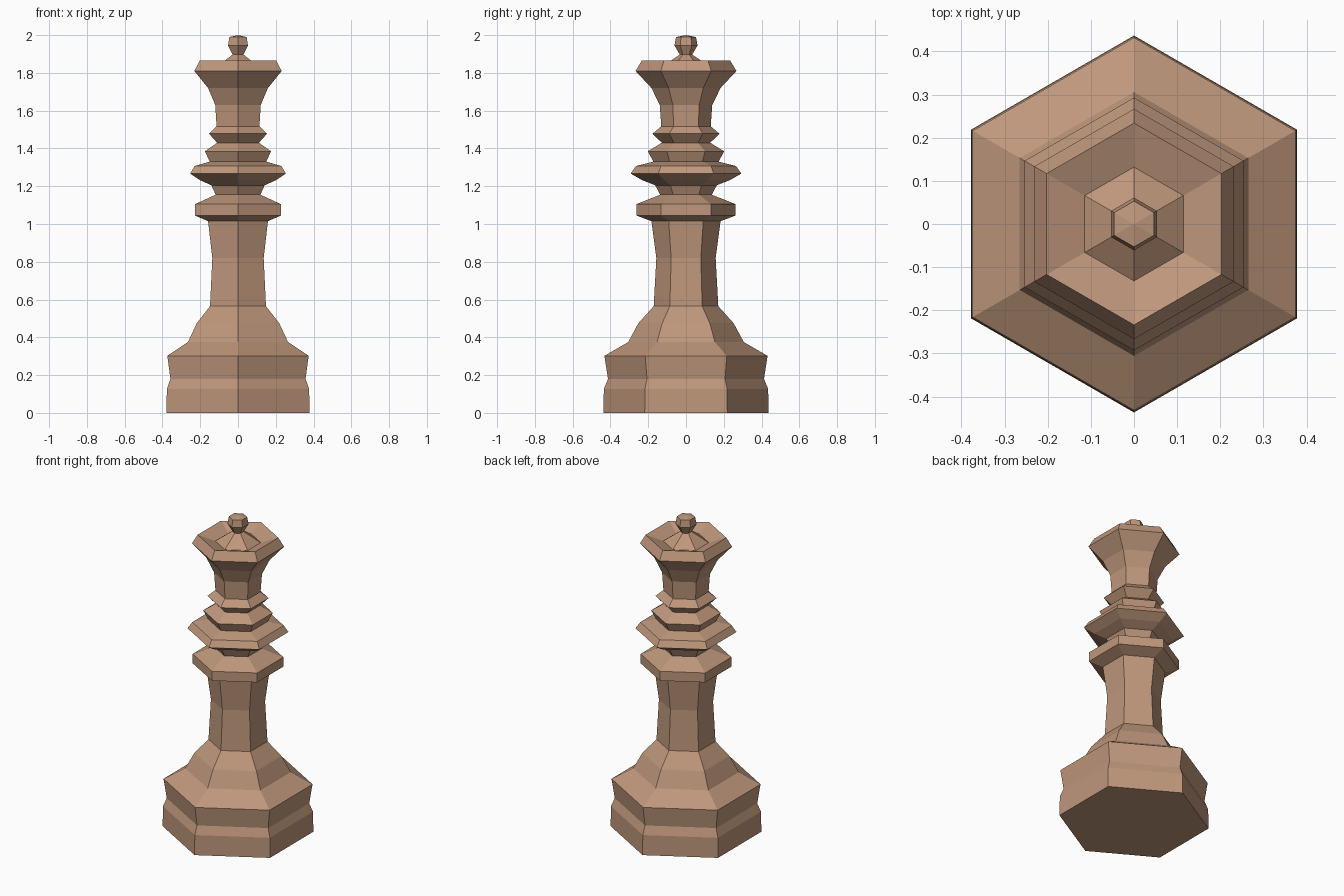
import bpy, bmesh, math

if "Cube" in bpy.data.objects:
    bpy.data.objects.remove(bpy.data.objects["Cube"])

wood = bpy.data.materials.new("light brown wood")
wood.diffuse_color = (0.52, 0.31, 0.20, 1)
wood.use_nodes = True
wood.node_tree.nodes["Principled BSDF"].inputs["Base Color"].default_value = wood.diffuse_color
SIDES = 6


def lathe(name, profile):
    """Six-sided turning of (radius, z) points listed bottom to top; radius 0 makes a point."""
    bm = bmesh.new()
    rings = []
    for r, z in profile:
        if r == 0:
            rings.append([bm.verts.new((0, 0, z))] * SIDES)
        else:
            # corners point along +y and -y
            rings.append([bm.verts.new((r * math.cos(a), r * math.sin(a), z))
                          for a in (math.pi / 2 + i * math.tau / SIDES for i in range(SIDES))])
    if profile[0][1] == 0:
        bm.faces.new(rings[0][::-1])
    for low, high in zip(rings, rings[1:]):
        for i in range(SIDES):
            j = (i + 1) % SIDES
            corners = [low[i], low[j], high[j], high[i]]
            bm.faces.new(list(dict.fromkeys(corners)))
    mesh = bpy.data.meshes.new(name)
    bm.to_mesh(mesh)
    bm.free()
    mesh.materials.append(wood)
    bpy.context.collection.objects.link(bpy.data.objects.new(name, mesh))


# Sections share their end rings, so the stack forms one closed surface
lathe("base", [(0.437, 0), (0.435, 0.127), (0.413, 0.18), (0.432, 0.302),
               (0.306, 0.375), (0.252, 0.475), (0.171, 0.565)])
lathe("stem", [(0.171, 0.565), (0.157, 0.82), (0.183, 1.015)])
lathe("lower_collar", [(0.183, 1.015), (0.263, 1.045), (0.263, 1.105), (0.137, 1.155)])
lathe("middle_collar", [(0.137, 1.155), (0.163, 1.205), (0.232, 1.232), (0.293, 1.267),
                        (0.265, 1.307), (0.173, 1.33)])
lathe("upper_collars", [(0.173, 1.33), (0.202, 1.385), (0.128, 1.43),
                        (0.177, 1.478), (0.131, 1.517)])
# Flared head with a dished top and a low cone in the dish
lathe("head", [(0.131, 1.517), (0.139, 1.63), (0.183, 1.72), (0.267, 1.81),
               (0.234, 1.865), (0.132, 1.83), (0.033, 1.897)])
lathe("finial", [(0.033, 1.897), (0.061, 1.945), (0.053, 1.99), (0, 2.0)])
